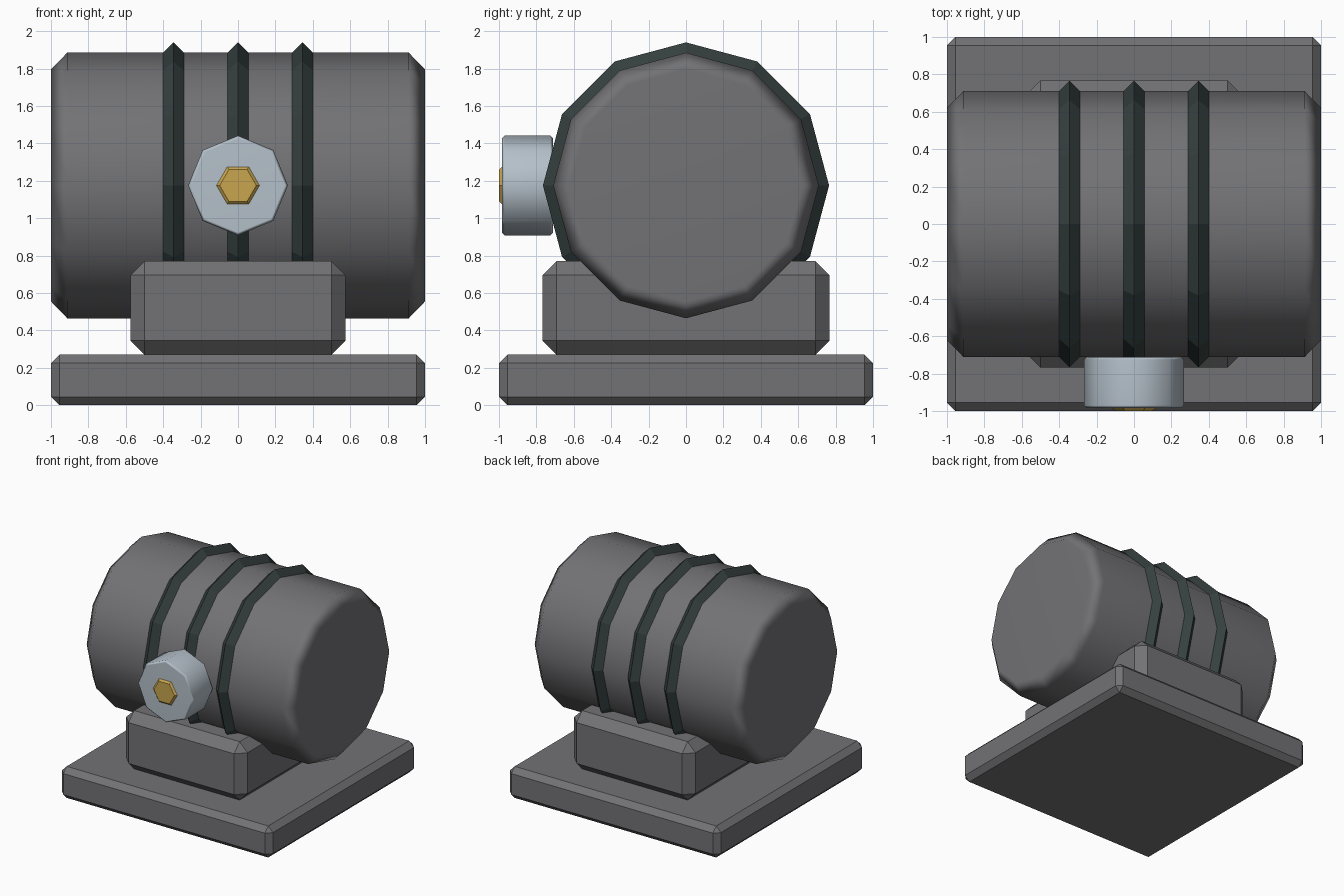
import bpy, math

if "Cube" in bpy.data.objects:
    bpy.data.objects.remove(bpy.data.objects["Cube"])

def material(name, rgb):
    m = bpy.data.materials.new(name)
    m.diffuse_color = (*rgb, 1)
    m.use_nodes = True
    m.node_tree.nodes["Principled BSDF"].inputs["Base Color"].default_value = m.diffuse_color
    return m

body_grey = material("body_grey", (0.17, 0.17, 0.18))
ring_dark = material("ring_dark_green", (0.036, 0.052, 0.05))
steel = material("pale_steel", (0.46, 0.53, 0.59))
brass = material("brass", (0.58, 0.38, 0.08))

def finish(name, mat, bevel=0, smooth=None):
    o = bpy.context.object
    o.name = name
    o.data.materials.append(mat)
    bpy.ops.object.transform_apply(location=False, rotation=True, scale=True)
    if bevel:
        b = o.modifiers.new("chamfer", 'BEVEL')
        b.width, b.segments = bevel, 1
        b.limit_method, b.angle_limit = 'ANGLE', math.radians(60)
        bpy.ops.object.modifier_apply(modifier="chamfer")
    if smooth:
        bpy.ops.object.shade_smooth_by_angle(angle=math.radians(smooth))
        w = o.modifiers.new("weighted", 'WEIGHTED_NORMAL')
        w.keep_sharp = True
    return o

def box(name, size, z, bevel):
    bpy.ops.mesh.primitive_cube_add(size=1, location=(0, 0, z))
    bpy.context.object.scale = size
    finish(name, body_grey, bevel)

def cylinder(name, sides, r, depth, loc, rot, mat, bevel, smooth=None):
    bpy.ops.mesh.primitive_cylinder_add(vertices=sides, radius=r, depth=depth,
                                        location=loc, rotation=rot)
    finish(name, mat, bevel, smooth)

AXIS = 1.175  # height of the drum axis
Q = math.pi / 2

# base slab and pedestal
box("base_plate", (2, 2, 0.27), 0.135, 0.045)
box("pedestal", (1.15, 1.535, 0.5), 0.52, 0.075)

# horizontal drum
cylinder("drum", 12, 0.71, 2, (0, 0, AXIS), (0, Q, 0), body_grey, 0.087, 50)

# diamond-section bands around the drum
for i, x in enumerate((-0.345, 0, 0.345)):
    bpy.ops.mesh.primitive_torus_add(major_segments=12, minor_segments=4,
        major_radius=0.71, minor_radius=0.055,
        location=(x, 0, AXIS), rotation=(0, Q, 0))
    finish(f"band_{i + 1}", ring_dark)

# front knob with hexagonal nut
cylinder("knob", 8, 0.267, 0.275, (0, -0.8475, AXIS), (Q, 0, 0), steel, 0.015, 50)
bpy.ops.mesh.primitive_cylinder_add(vertices=6, radius=0.115, depth=0.08,
                                    location=(0, -0.96, AXIS), rotation=(Q, Q / 3, 0))
bpy.context.object.rotation_euler = (Q, Q, 0)
finish("hex_nut", brass, 0.015)
